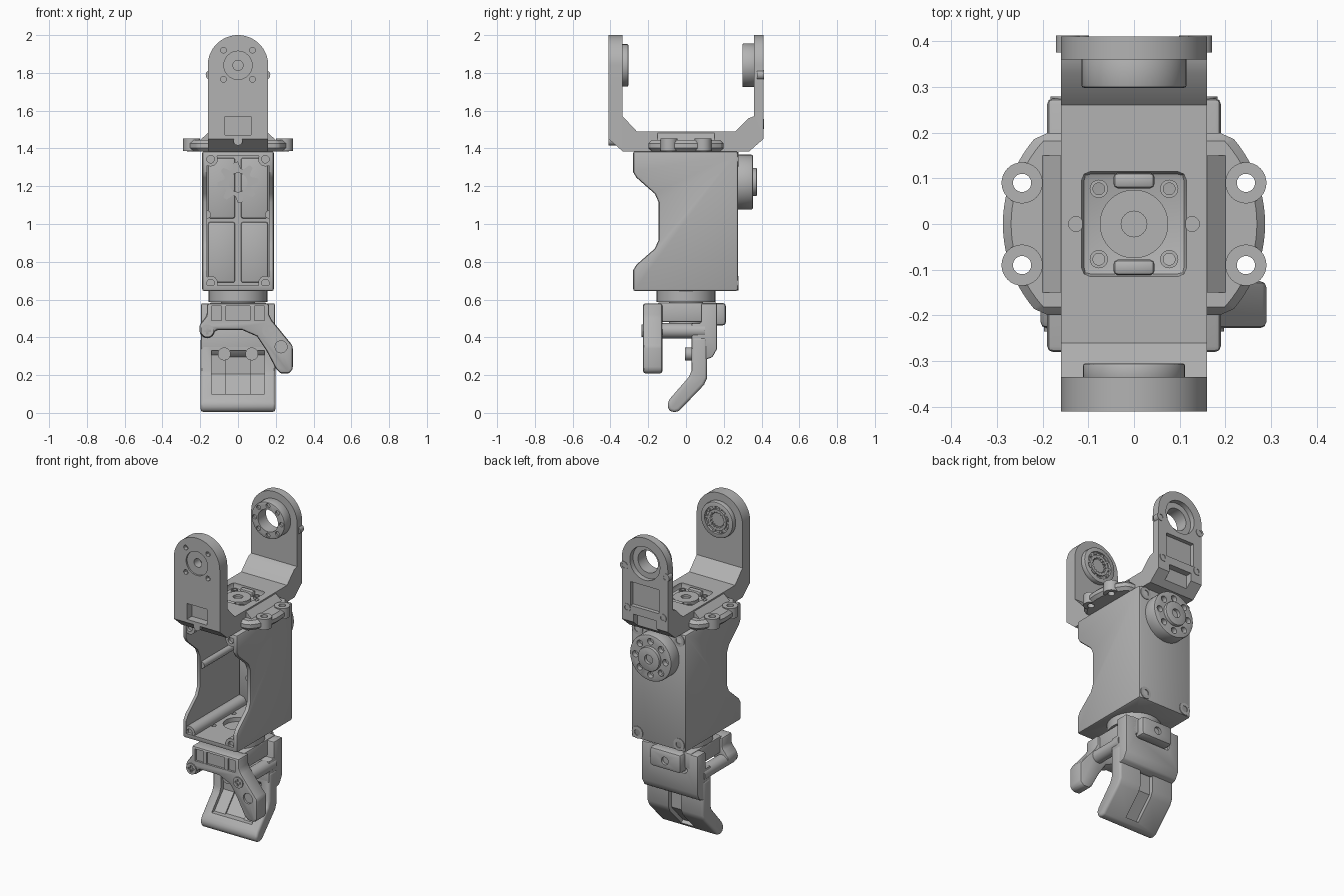
import bpy, bmesh
from math import sin, cos, pi, radians
from mathutils import Vector

cube = bpy.data.objects.get("Cube")
if cube:
    bpy.data.objects.remove(cube, do_unlink=True)

grey = bpy.data.materials.new("machine grey")
grey.use_nodes = True
GREY = (0.45, 0.45, 0.45, 1)
grey.diffuse_color = GREY
grey.node_tree.nodes["Principled BSDF"].inputs["Base Color"].default_value = GREY


def circ(u, v, r, n=32, start=0, end=360):
    steps = n if end - start == 360 else n + 1
    return [(u + r * cos(radians(start + (end - start) * i / n)),
             v + r * sin(radians(start + (end - start) * i / n))) for i in range(steps)]


def rect(u0, u1, v0, v1):
    return [(u0, v0), (u1, v0), (u1, v1), (u0, v1)]


def prism(name, axis, pts, lo, hi, bevel=0.0, segments=2):
    """Extrude a 2D outline along x (y,z), y (x,z) or z (x,y)."""
    place = {"x": lambda u, v, w: (w, u, v), "y": lambda u, v, w: (u, w, v),
             "z": lambda u, v, w: (u, v, w)}[axis]
    bm = bmesh.new()
    a = [bm.verts.new(place(u, v, lo)) for u, v in pts]
    b = [bm.verts.new(place(u, v, hi)) for u, v in pts]
    bm.faces.new(a)
    bm.faces.new(b)
    for i in range(len(a)):
        j = (i + 1) % len(a)
        bm.faces.new((a[i], a[j], b[j], b[i]))
    bmesh.ops.recalc_face_normals(bm, faces=bm.faces)
    mesh = bpy.data.meshes.new(name)
    bm.to_mesh(mesh)
    bm.free()
    mesh.materials.append(grey)
    ob = bpy.data.objects.new(name, mesh)
    bpy.context.collection.objects.link(ob)
    if bevel:
        m = ob.modifiers.new("edge", "BEVEL")
        m.width, m.segments, m.limit_method = bevel, segments, "ANGLE"
        m.angle_limit = radians(35)
    return ob


def carve(ob, cutters, op="DIFFERENCE"):
    """Apply booleans and discard the tools."""
    for c in cutters:
        m = ob.modifiers.new("cut", "BOOLEAN")
        m.operation, m.object, m.solver = op, c, "EXACT"
    bpy.context.view_layer.update()
    mesh = bpy.data.meshes.new_from_object(ob.evaluated_get(bpy.context.evaluated_depsgraph_get()))
    ob.modifiers.clear()
    ob.data = mesh
    for c in cutters:
        bpy.data.objects.remove(c, do_unlink=True)
    return ob


def cut(axis, pts, lo, hi, bevel=0.0):
    return prism("cutter", axis, pts, lo, hi, bevel)


SIGNS = (-1, 1)
CORNERS = [(sx, sy) for sx in SIGNS for sy in SIGNS]

# Upper fork: U profile trimmed by a round-topped outline
U = [(-0.41, 2.05), (-0.41, 1.45), (-0.335, 1.385), (0.335, 1.385), (0.41, 1.45), (0.41, 2.05),
     (0.36, 2.05), (0.36, 1.57), (0.33, 1.56), (0.26, 1.49), (-0.26, 1.49), (-0.335, 1.57), (-0.335, 2.05)]
fork = prism("fork_bracket", "x", U, -0.2, 0.2)
arch = [(-0.16, 1.37), (0.16, 1.37)] + circ(0, 1.84, 0.16, 32, 0, 180)
carve(fork, [cut("y", arch, -0.5, 0.5)], "INTERSECT")
tools = [cut("z", rect(-0.115, 0.115, -0.115, 0.115), 1.455, 1.6, 0.02),
         cut("y", circ(0, 1.84, 0.075), -0.5, -0.4),
         cut("y", circ(0, 1.84, 0.027, 24), -0.5, -0.2),
         cut("y", circ(0, 1.84, 0.105), 0.378, 0.5),
         cut("y", circ(0, 1.84, 0.07), 0.2, 0.5),
         cut("y", rect(-0.1, 0.1, 1.55, 1.7), 0.385, 0.5),
         cut("y", rect(-0.07, 0.07, 1.47, 1.57), -0.5, -0.36),
         cut("y", rect(-0.08, 0.08, 1.36, 1.5), 0.37, 0.5)]
tools += [cut("y", circ(0.077 * sx, 1.843 + 0.077 * sz, 0.015, 12), -0.5, -0.385) for sx, sz in CORNERS]
tools += [cut("z", circ(0.127 * s, 0, 0.016, 16), 1.47, 1.6) for s in SIGNS]
carve(fork, tools)

# Fork seat: central disc, screw bosses and pits
carve(prism("seat_disc", "z", circ(0, 0, 0.075, 40), 1.44, 1.475),
      [cut("z", circ(0, 0, 0.028), 1.46, 1.5)])
for sx, sy in CORNERS:
    carve(prism("seat_screw", "z", circ(0.077 * sx, 0.077 * sy, 0.02, 20), 1.44, 1.47),
          [cut("z", circ(0.077 * sx, 0.077 * sy, 0.013, 16), 1.45, 1.5)])
for s in SIGNS:
    prism("seat_tab", "z", rect(-0.045, 0.045, 0.095 * s - 0.017, 0.095 * s + 0.017), 1.44, 1.485, 0.01)

# Pivot bosses inside the arms
front_boss = prism("front_pivot_boss", "y", circ(0, 1.84, 0.112, 40), -0.345, -0.305, 0.006)
carve(front_boss, [cut("y", circ(0, 1.84, 0.085), -0.322, -0.2)])
spline = [p for i in range(16) for p in (circ(0, 1.84, 0.052, 32)[2 * i], circ(0, 1.84, 0.042, 32)[2 * i + 1])]
carve(prism("front_spline_hub", "y", circ(0, 1.84, 0.065), -0.34, -0.308),
      [cut("y", spline, -0.33, -0.2), cut("y", circ(0, 1.84, 0.027), -0.5, -0.2)])
for i in range(10):
    u, v = circ(0, 1.84, 0.075, 10)[i]
    prism("front_boss_tooth", "y", circ(u, v, 0.009, 8), -0.34, -0.31)
rear_boss = prism("rear_pivot_boss", "y", circ(0, 1.84, 0.115, 40), 0.298, 0.37, 0.006)
carve(rear_boss, [cut("y", circ(0, 1.84, 0.07), 0.2, 0.5)]
      + [cut("y", circ(*p, 0.014, 12), 0.2, 0.31) for p in circ(0, 1.84, 0.093, 8)])
for s in SIGNS:
    for x, z in ((0.145, 1.79), (0.125, 1.53)):
        carve(prism("rear_arm_screw", "y", circ(x * s, z, 0.026, 20), 0.375, 0.413),
              [cut("y", circ(x * s, z, 0.014, 16), 0.4, 0.5)])
    # Sloped shoulder between the fork and its flange
    prism("fork_shoulder", "y", [(0.15 * s, 1.4), (0.2 * s, 1.4), (0.2 * s, 1.445), (0.15 * s, 1.49)], -0.15, 0.15)
prism("front_arm_screw", "y", circ(0, 1.44, 0.024, 20), -0.41, -0.36)

# Mounting flange with four ears
outline = circ(0, 0, 0.287, 24, -44, 44) + circ(0, 0, 0.287, 24, 136, 224)
holes = [cut("z", circ(0.245 * sx, 0.09 * sy, 0.02, 24), 1.3, 1.5) for sx, sy in CORNERS]
ears = [prism("ear", "z", circ(0.245 * sx, 0.09 * sy, 0.045), 1.386, 1.452) for sx, sy in CORNERS]
flange = prism("mount_flange", "z", outline, 1.385, 1.445, 0.018, 1)
carve(flange, ears, "UNION")
carve(flange, holes)

# Main housing: open-front shell with notched sides
side = [(-0.28, 1.385), (-0.28, 1.275), (-0.262, 1.245), (-0.165, 1.16), (-0.145, 1.115), (-0.145, 0.915),
        (-0.165, 0.87), (-0.262, 0.785), (-0.28, 0.755), (-0.28, 0.645), (0.275, 0.645), (0.275, 1.385)]
body = prism("housing", "x", side, -0.19, 0.19, 0.012)
carve(body, [cut("y", rect(-0.165, 0.165, 0.675, 1.36), -0.4, 0.25),
             cut("z", circ(0, 0, 0.085), 0.6, 0.7)]
      + [cut("z", circ(0.1 * sx, 0.1 * sy, 0.016, 16), 0.6, 0.7) for sx, sy in CORNERS])
for sx, sz in CORNERS:
    x, z = 0.145 * sx, 1.015 + 0.328 * sz
    carve(prism("housing_post", "y", circ(x, z, 0.038, 24), -0.277, 0.279),
          [cut("y", circ(x, z, 0.02, 16), a, a + 0.1) for a in (-0.36, 0.26)])
    # Raised panels on the inner rear wall
    prism("inner_panel", "y", rect(*sorted((0.016 * sx, 0.158 * sx)), *((0.69, 1.01) if sz < 0 else (1.03, 1.35))),
          0.235, 0.255, 0.012)
for s in SIGNS:
    prism("side_rod", "y", circ(0.165 * s, 1.05, 0.022, 16), -0.13, 0.25)
gear = [p for i in range(8) for k, r in enumerate((0.11, 0.11, 0.075, 0.075))
        for p in [circ(0, 1.22, r, 32)[4 * i + k]]]
carve(prism("inner_gear", "y", gear, 0.228, 0.24), [cut("y", circ(0, 1.22, 0.05), 0.2, 0.3)])

# Rear output horn
horn = prism("output_horn", "y", circ(0, 1.222, 0.145, 48), 0.26, 0.355, 0.008)
carve(horn, [cut("y", circ(*p, 0.02, 16), 0.325, 0.5) for p in circ(0, 1.222, 0.105, 8)])
carve(prism("horn_hub", "y", circ(0, 1.222, 0.075), 0.34, 0.375, 0.004),
      [cut("y", circ(0, 1.222, 0.028, 20), 0.35, 0.5)])

# Wrist between housing and gripper
prism("wrist_disc", "z", circ(0, 0, 0.155, 48), 0.588, 0.648)
prism("wrist_post", "z", circ(0, 0, 0.09), 0.46, 0.6)
prism("wrist_block", "x", rect(-0.15, 0.165, 0.48, 0.585), -0.15, 0.15, 0.01)

# Front plate with the short side finger
plate = [(-0.165, 0.58), (-0.165, 0.515), (-0.205, 0.465), (-0.205, 0.425), (-0.175, 0.395), (-0.14, 0.4),
         (-0.115, 0.44), (0.02, 0.44), (0.1, 0.405), (0.15, 0.33), (0.2, 0.235), (0.225, 0.208),
         (0.27, 0.208), (0.29, 0.23), (0.29, 0.355), (0.18, 0.49), (0.165, 0.52), (0.165, 0.58)]
front_plate = prism("finger_plate", "y", plate, -0.228, -0.125, 0.014)
carve(front_plate, [cut("y", rect(-0.14, 0.14, 0.49, 0.565), -0.3, -0.215),
                    cut("y", circ(0.228, 0.35, 0.032, 20), -0.3, -0.215)])
for s in SIGNS:
    # Cross rods with recessed screw heads
    prism("gripper_rod", "y", circ(0.163 * s, 0.435, 0.04, 24), -0.2, 0.1)
    carve(prism("plate_screw", "y", circ(0.163 * s, 0.435, 0.034, 24), -0.235, -0.2),
          [cut("y", rect(0.163 * s - a, 0.163 * s + a, 0.435 - b, 0.435 + b), -0.3, -0.222)
           for a, b in ((0.02, 0.006), (0.006, 0.02))])
    prism("plate_rib", "y", rect(0.075 * s - 0.012, 0.075 * s + 0.012, 0.48, 0.57), -0.226, -0.2)
    prism("claw_screw", "y", circ(0.073 * s, 0.312, 0.034, 24), -0.005, 0.09)

# Rear jaw block and bent claw
jaw = [(0.03, 0.475), (0.03, 0.34), (0.06, 0.3), (0.1, 0.28), (0.14, 0.295), (0.165, 0.34), (0.165, 0.58),
       (0.08, 0.58), (0.08, 0.475)]
jaw_block = prism("jaw_block", "x", jaw, -0.195, 0.195, 0.008)
carve(jaw_block, [cut("y", rect(-0.125, 0.125, 0.45, 0.65), 0.15, 0.3, 0.02)])
latch = prism("rear_latch", "y", rect(-0.11, 0.11, 0.462, 0.583), 0.13, 0.212, 0.02)
carve(latch, [cut("y", circ(0, 0.52, 0.024, 20), 0.195, 0.3)])
bend = [(0.03, 0.4), (0.03, 0.225), (0.015, 0.19), (-0.085, 0.075), (-0.1, 0.045), (-0.09, 0.012), (-0.06, 0.002),
        (-0.035, 0.012), (0.095, 0.148), (0.112, 0.185), (0.112, 0.4)]
claw = prism("claw", "x", bend, -0.198, 0.198, 0.022, 3)
scoop = [(-0.12, 0.1), (-0.035, 0.1), (0.055, 0.205), (0.055, 0.33), (-0.12, 0.33)]
carve(claw, [cut("x", scoop, -0.14, 0.14),
             cut("x", [(y + 0.012, z) for y, z in scoop], -0.065, 0.065),
             cut("x", [(0.03, 0.0), (-0.035, 0.045), (0.082, 0.17), (0.082, 0.3), (0.2, 0.3)], -0.045, 0.045)])

# Freeze bevels and shade everything by angle
for ob in [o for o in bpy.context.collection.objects if o.type == "MESH" and grey.name in o.data.materials]:
    carve(ob, [])
    bpy.ops.object.select_all(action="DESELECT")
    ob.select_set(True)
    bpy.context.view_layer.objects.active = ob
    bpy.ops.object.shade_smooth_by_angle(angle=radians(30))
